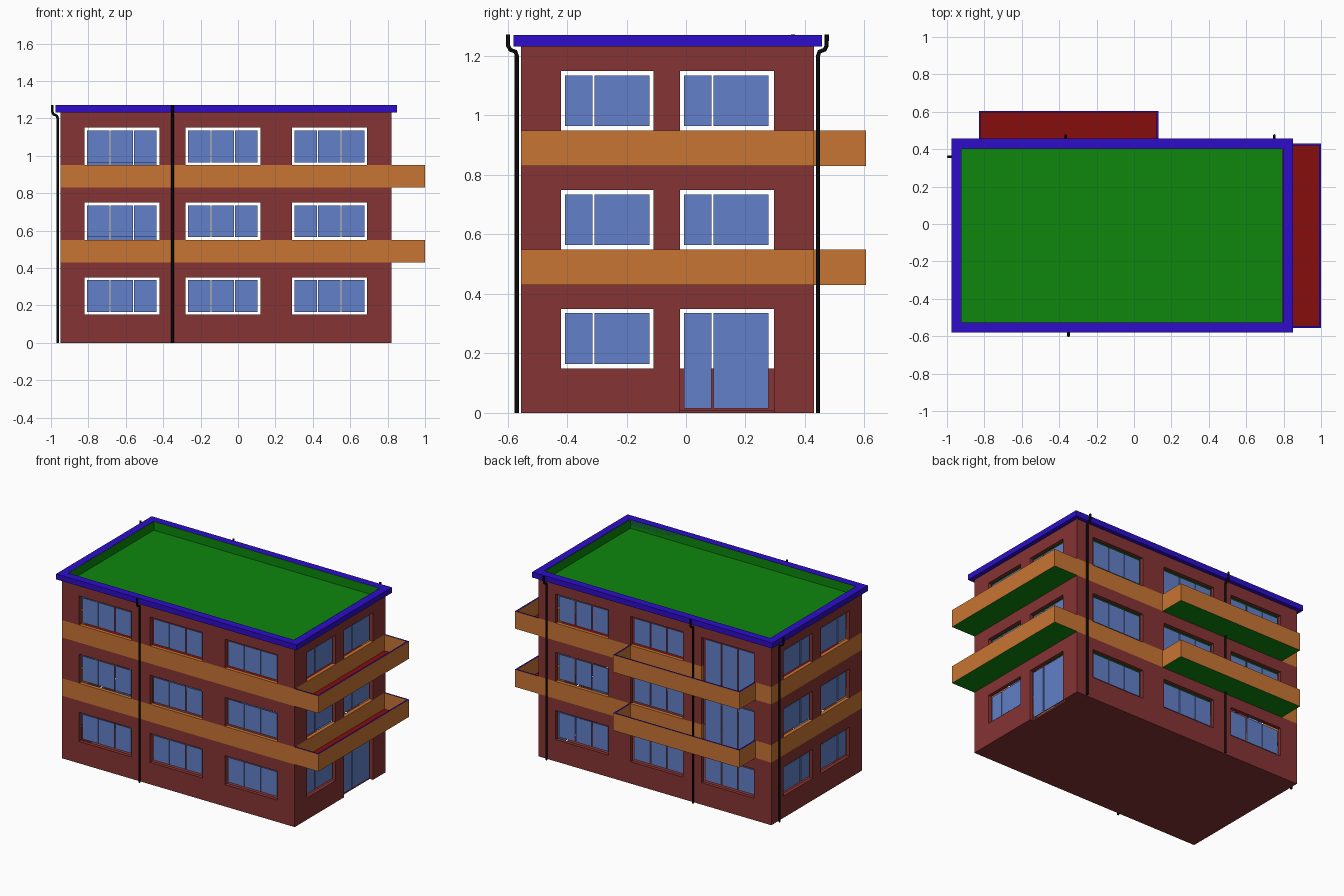
import bpy, bmesh
from mathutils import Vector

if "Cube" in bpy.data.objects:
    bpy.data.objects.remove(bpy.data.objects["Cube"], do_unlink=True)


def material(name, r, g, b):
    m = bpy.data.materials.new(name)
    m.use_nodes = True
    m.diffuse_color = (r, g, b, 1)
    m.node_tree.nodes["Principled BSDF"].inputs["Base Color"].default_value = (r, g, b, 1)
    return m


BRICK = material("brick_red", .235, .033, .033)
ORANGE = material("orange_band", .578, .178, .033)
GLASS = material("window_blue", .122, .216, .578)
GREEN = material("roof_green", .004, .242, .004)
BLUE = material("trim_blue", .026, .004, .578)
RED = material("floor_red", .238, .004, .004)
BLACK = material("pipe_black", .003, .003, .003)

# Main dimensions
X0, X1, Y0, Y1 = -.95, .82, -.555, .43
TOP, THICK = 1.235, .025
LEVELS = (.03, .43, .83)
BAND = .12


def finish(name, bm, mats):
    mesh = bpy.data.meshes.new(name)
    bm.to_mesh(mesh)
    bm.free()
    for m in mats:
        mesh.materials.append(m)
    obj = bpy.data.objects.new(name, mesh)
    bpy.context.collection.objects.link(obj)
    return obj


def add_box(bm, x0, x1, y0, y1, z0, z1):
    made = bmesh.ops.create_cube(bm, size=1)["verts"]
    for v in made:
        v.co = Vector(((x0 + x1) / 2 + v.co.x * (x1 - x0),
                       (y0 + y1) / 2 + v.co.y * (y1 - y0),
                       (z0 + z1) / 2 + v.co.z * (z1 - z0)))


def boxes(name, extents, side, top=None, bottom=None):
    """Boxes in one object, coloured by face direction."""
    bm = bmesh.new()
    for e in extents:
        add_box(bm, *e)
    bm.normal_update()
    for f in bm.faces:
        f.material_index = 1 if f.normal.z > .5 else 2 if f.normal.z < -.5 else 0
    return finish(name, bm, [side, top or side, bottom or side])


def ring(x0, x1, y0, y1, w, z0, z1):
    return [(x0, x1, y0, y0 + w, z0, z1), (x0, x1, y1 - w, y1, z0, z1),
            (x0, x0 + w, y0 + w, y1 - w, z0, z1), (x1 - w, x1, y0 + w, y1 - w, z0, z1)]


# Facades: position from (along, outward distance, height)
PLACE = {
    "front": lambda u, d, z: (u, Y0 - d, z),
    "back": lambda u, d, z: (u, Y1 + d, z),
    "right": lambda u, d, z: (X1 + d, u, z),
    "left": lambda u, d, z: (X0 - d, u, z),
}
LONG = [(-.82, -.42), (-.28, .12), (.29, .69)]
SHORT = [(-.42, -.11), (-.02, .295)]
LONG_PANES = [(.013, .132), (.138, .258), (.264, .385)]
SHORT_PANES = [(.014, .105), (.113, .298)]


def openings(side):
    """Window and door holes of one facade as (u0, u1, z0, z1)."""
    holes = []
    for floor, level in enumerate(LEVELS):
        for col, (a, b) in enumerate(LONG if side in ("front", "back") else SHORT):
            low = level + .12
            if side == "back" and col == 0 and floor > 0:
                low = level
            if side == "right" and col == 1 and floor == 0:
                low = 0
            holes.append((a, b, low, .35 + .4 * floor))
    return holes


# Outer walls as a grid of panels with openings left out
walls = bmesh.new()
for side, place in PLACE.items():
    is_long = side in ("front", "back")
    holes = openings(side)
    us = sorted({v for h in holes for v in h[:2]} | ({X0, X1} if is_long else {Y0, Y1}))
    zs = sorted({0, .15, .35, .43, .55, .75, .83, .95, 1.15, TOP})
    for a, b in zip(us, us[1:]):
        for c, d in zip(zs, zs[1:]):
            u, z = (a + b) / 2, (c + d) / 2
            if any(h[0] < u < h[1] and h[2] < z < h[3] for h in holes):
                continue
            corners = [(a, c), (b, c), (b, d), (a, d)]
            if side in ("back", "left"):
                corners.reverse()
            face = walls.faces.new([walls.verts.new(place(p, 0, q)) for p, q in corners])
            face.material_index = int(any(l < z < l + BAND for l in LEVELS[1:]))
bmesh.ops.remove_doubles(walls, verts=walls.verts, dist=.0005)
shell = finish("outer_walls", walls, [BRICK, ORANGE])
solid = shell.modifiers.new("thickness", "SOLIDIFY")
solid.thickness = THICK
solid.offset = -1
solid.use_even_offset = True

# Glass panes set back in the openings
for side, place in PLACE.items():
    panes = LONG_PANES if side in ("front", "back") else SHORT_PANES
    extents = []
    for a, b, low, high in openings(side):
        for p, q in panes:
            s = place(a + p, -.022, low + .015)
            e = place(a + q, -.016, high - .015)
            extents.append([v for i in range(3) for v in sorted((s[i], e[i]))])
    boxes(side + "_glass", extents, GLASS)

# Floors and roof
ix0, ix1, iy0, iy1 = X0 + THICK, X1 - THICK, Y0 + THICK, Y1 - THICK
boxes("ground_floor", [(ix0, ix1, iy0, iy1, 0, .01)], BRICK)
boxes("upper_floor", [(ix0, ix1, iy0, iy1, .83, .84)], RED, RED, GREEN)
boxes("roof_deck", [(ix0, ix1, iy0, iy1, 1.2, 1.21)], GREEN)
boxes("roof_lining", ring(ix0, ix1, iy0, iy1, .003, 1.21, 1.269), GREEN)
boxes("roof_trim", ring(X0 - .027, X1 + .03, Y0 - .025, Y1 + .027, .053, TOP - .003, 1.27), BLUE)

# Balconies: parapets with coloured rims, and floor slabs
W = .01
for level, label in zip(LEVELS[1:], ("lower", "upper")):
    h = level + BAND
    bx, by, sx, sy = 1.0, .605, -.83, .13
    boxes(label + "_side_balcony_parapet", [
        (bx - W, bx, Y0, Y1, level, h),
        (X1, bx - W, Y0, Y0 + W, level, h),
        (X1, bx - W, Y1 - W, Y1, level, h)], ORANGE, BLUE, GREEN)
    boxes(label + "_side_balcony_floor",
          [(X1, bx - W, Y0 + W, Y1 - W, level, level + .01)], RED, RED, GREEN)
    boxes(label + "_back_balcony_parapet", [
        (sx, sy, by - W, by, level, h),
        (sx, sx + W, Y1, by - W, level, h),
        (sy - W, sy, Y1, by - W, level, h)], ORANGE, BLUE, GREEN)
    boxes(label + "_back_balcony_floor",
          [(sx + W, sy - W, Y1, by - W, level, level + .01)], RED, RED, GREEN)

# Drain pipes, bent outward around the roof trim
BEND = [(.014, 0), (.014, 1.2), (.018, 1.214), (.036, 1.221), (.043, 1.235), (.043, 1.272)]
for name, side, u in (("front_pipe", "front", -.35), ("back_pipe_right", "back", -.365),
                      ("back_pipe_left", "back", .75), ("left_pipe", "left", .36)):
    curve = bpy.data.curves.new(name, "CURVE")
    curve.dimensions = "3D"
    curve.bevel_depth = .007
    curve.bevel_resolution = 2
    curve.use_fill_caps = True
    line = curve.splines.new("POLY")
    line.points.add(len(BEND) - 1)
    for point, (d, z) in zip(line.points, BEND):
        point.co = (*PLACE[side](u, d, z), 1)
    curve.materials.append(BLACK)
    bpy.context.collection.objects.link(bpy.data.objects.new(name, curve))
